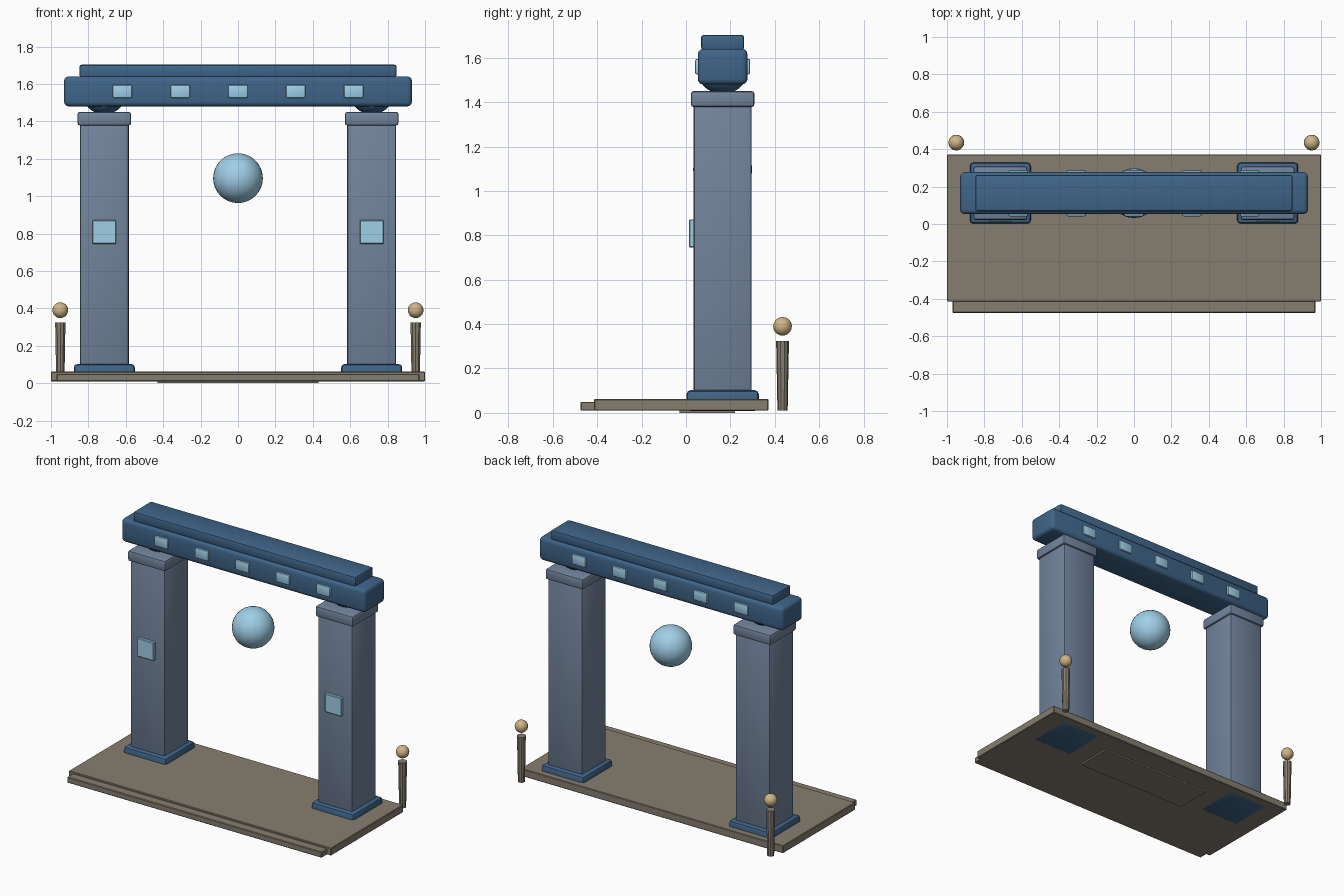
import bpy, bmesh, math

if "Cube" in bpy.data.objects:
    bpy.data.objects.remove(bpy.data.objects["Cube"])


def material(name, color):
    m = bpy.data.materials.new(name)
    m.diffuse_color = (*color, 1)
    m.use_nodes = True
    m.node_tree.nodes["Principled BSDF"].inputs["Base Color"].default_value = m.diffuse_color
    return m


STONE = material("stone", (0.24, 0.21, 0.16))
SLATE = material("slate", (0.17, 0.23, 0.33))
BLUE = material("deep_blue", (0.05, 0.13, 0.25))
GLOW = material("pale_glow", (0.35, 0.62, 0.80))
GOLD = material("warm_gold", (0.62, 0.46, 0.24))
YC = 0.165  # depth line of the arch


def finish(name, mat):
    ob = bpy.context.object
    ob.name = name
    ob.data.materials.append(mat)
    bpy.ops.object.shade_smooth_by_angle(angle=math.radians(35))
    return ob


def box(name, x, y, z, mat, bevel=0.0, segments=2):
    """Box from (min, max) ranges, with rounded edges."""
    bpy.ops.mesh.primitive_cube_add(size=1)
    me = bpy.context.object.data
    bm = bmesh.new()
    bm.from_mesh(me)
    for v in bm.verts:
        v.co = [r[1] if c > 0 else r[0] for c, r in zip(v.co, (x, y, z))]
    if bevel:
        bmesh.ops.bevel(bm, geom=bm.edges[:], offset=bevel, segments=segments,
                        profile=0.5, affect='EDGES')
    bm.to_mesh(me)
    bm.free()
    return finish(name, mat)


def ball(name, loc, r, mat, scale=(1, 1, 1), seg=32):
    bpy.ops.mesh.primitive_uv_sphere_add(segments=seg, ring_count=seg // 2,
                                         radius=r, location=loc)
    bpy.context.object.scale = scale
    return finish(name, mat)


def around(c, half):
    return (c - half, c + half)


# floor slab, front step and thin underside panel
box("floor_slab", (-1, 1), (-0.415, 0.372), (0.01, 0.062), STONE, 0.004, 1)
box("front_step", (-0.97, 0.97), (-0.475, -0.38), (0.01, 0.05), STONE, 0.004, 1)
box("underside_panel", (-0.43, 0.43), (-0.03, 0.22), (0.0, 0.03), STONE)

for side, s in (("left", -1), ("right", 1)):
    cx = s * 0.715
    # pillar with foot, capital and rounded neck
    box(side + "_plinth", around(cx, 0.163), around(YC, 0.163), (0.009, 0.102), BLUE, 0.018)
    box(side + "_pillar", around(cx, 0.131), around(YC, 0.131), (0.06, 1.40), SLATE, 0.012)
    box(side + "_capital", around(cx, 0.143), around(YC, 0.143), (1.378, 1.45), SLATE, 0.012)
    ball(side + "_neck", (cx, YC, 1.52), 0.105, BLUE, (1, 1, 0.78), 24)
    # glowing plaque on the pillar front
    box(side + "_plaque", around(cx, 0.063), (0.014, 0.05), (0.745, 0.872), GLOW, 0.004, 1)
    # lamp post behind the slab, with a floating ball
    px = s * 0.95
    bpy.ops.mesh.primitive_cone_add(vertices=10, radius1=0.023, radius2=0.029,
                                    depth=0.315, location=(px, 0.435, 0.1675))
    finish(side + "_lamp_post", STONE)
    ball(side + "_lamp_ball", (px, 0.435, 0.39), 0.042, GOLD, seg=20)

# lintel beam and the cap on it
box("lintel_beam", (-0.93, 0.93), around(YC, 0.112), (1.48, 1.64), BLUE, 0.024, 3)
box("lintel_cap", (-0.848, 0.848), around(YC, 0.097), (1.635, 1.703), BLUE, 0.012)

# glowing studs passing through the beam
for i in range(-2, 3):
    box(f"beam_stud_{i + 3}", around(i * 0.309, 0.052), around(YC, 0.124),
        (1.525, 1.595), GLOW, 0.008)

# floating orb
ball("floating_orb", (0, YC, 1.096), 0.133, GLOW)
